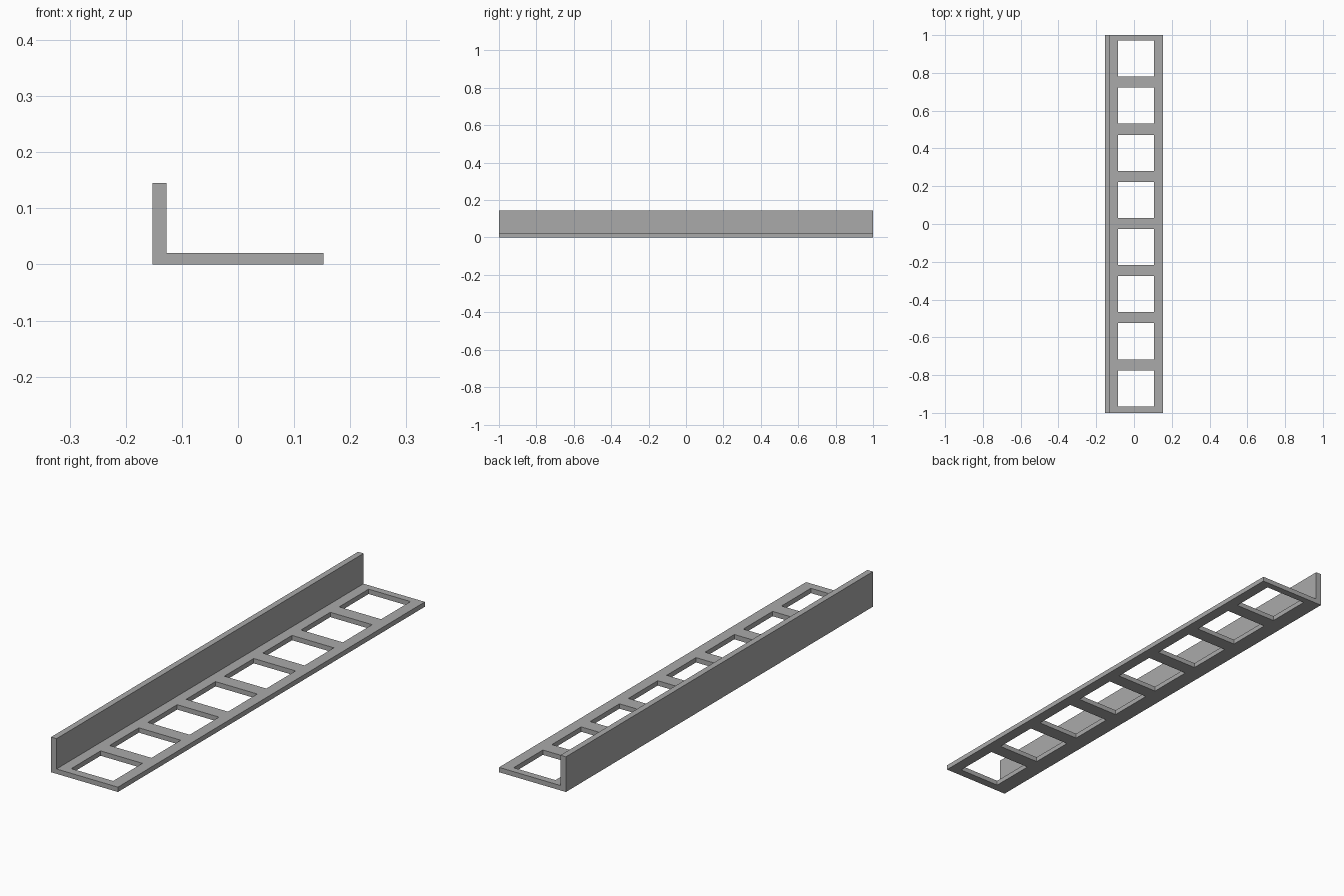
import bpy, bmesh
from mathutils import Matrix, Vector

if "Cube" in bpy.data.objects:
    bpy.data.objects.remove(bpy.data.objects["Cube"])

HALF_W, HALF_L = 0.1525, 1.0
WALL, BASE, HEIGHT = 0.025, 0.02, 0.145
HOLES, PITCH, FIRST = 8, 0.2494, -0.870
HOLE, HOLE_X = 0.191, 0.011


def make_object(name, bm):
    bmesh.ops.recalc_face_normals(bm, faces=bm.faces)
    mesh = bpy.data.meshes.new(name)
    bm.to_mesh(mesh)
    bm.free()
    ob = bpy.data.objects.new(name, mesh)
    bpy.context.collection.objects.link(ob)
    return ob


# L-shaped profile extruded along the length
inner = -HALF_W + WALL
profile = [(-HALF_W, 0), (HALF_W, 0), (HALF_W, BASE),
           (inner, BASE), (inner, HEIGHT), (-HALF_W, HEIGHT)]
bm = bmesh.new()
face = bm.faces.new([bm.verts.new((x, -HALF_L, z)) for x, z in profile])
ext = bmesh.ops.extrude_face_region(bm, geom=[face])
bmesh.ops.translate(bm, vec=(0, 2 * HALF_L, 0),
                    verts=[v for v in ext["geom"] if isinstance(v, bmesh.types.BMVert)])
angle = make_object("angle_trim", bm)

# Row of square hole cutters
bm = bmesh.new()
for i in range(HOLES):
    place = Matrix.Translation(Vector((HOLE_X, FIRST + i * PITCH, BASE / 2)))
    bmesh.ops.create_cube(bm, size=1, matrix=place @ Matrix.Diagonal((HOLE, HOLE, 0.1, 1)))
cutter = make_object("hole_cutter", bm)
cutter.hide_render = True
cutter.hide_set(True)

# Punch the holes through the base flange
cut = angle.modifiers.new("holes", 'BOOLEAN')
cut.operation = 'DIFFERENCE'
cut.solver = 'EXACT'
cut.object = cutter
bpy.context.view_layer.objects.active = angle
angle.select_set(True)
bpy.ops.object.modifier_apply(modifier=cut.name)
bpy.data.objects.remove(cutter)

# Plain grey metal
grey = bpy.data.materials.new("grey_metal")
grey.diffuse_color = (0.4, 0.4, 0.4, 1)
grey.use_nodes = True
grey.node_tree.nodes["Principled BSDF"].inputs["Base Color"].default_value = grey.diffuse_color
angle.data.materials.clear()
angle.data.materials.append(grey)
